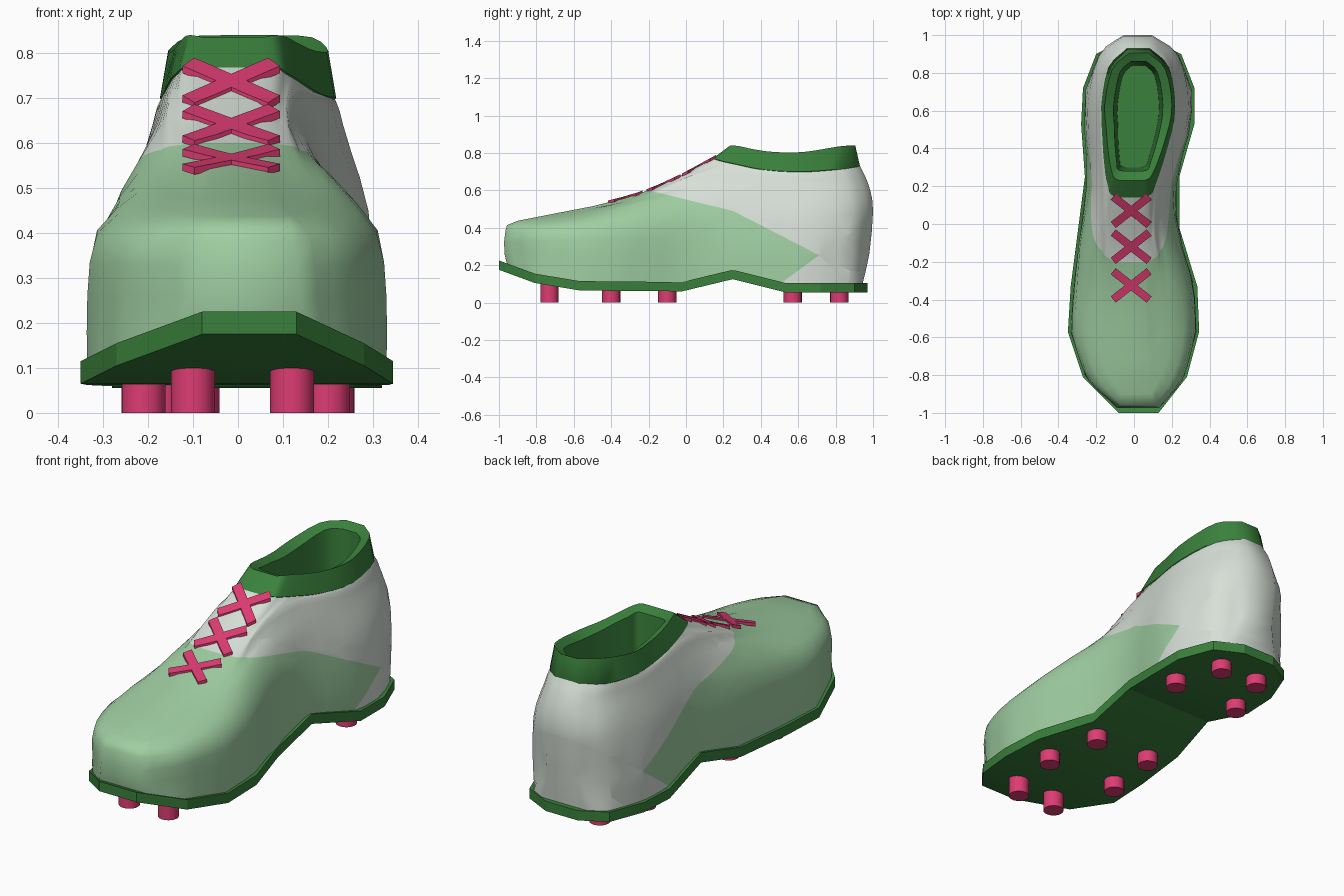
import bpy, bmesh, math
from mathutils import Vector

if "Cube" in bpy.data.objects:
    bpy.data.objects.remove(bpy.data.objects["Cube"])


def material(name, rgb):
    m = bpy.data.materials.new(name)
    m.diffuse_color = (*rgb, 1)
    m.use_nodes = True
    m.node_tree.nodes["Principled BSDF"].inputs["Base Color"].default_value = m.diffuse_color
    return m


GREEN = material("dark green", (0.042, 0.22, 0.045))
PALE = material("pale green", (0.35, 0.62, 0.36))
WHITE = material("off white", (0.68, 0.74, 0.68))
PINK = material("pink", (0.72, 0.045, 0.17))


def finish(bm, name, mats, angle=35):
    me = bpy.data.meshes.new(name)
    bm.to_mesh(me)
    bm.free()
    for m in mats:
        me.materials.append(m)
    me.shade_smooth()
    me.set_sharp_from_angle(angle=math.radians(angle))
    ob = bpy.data.objects.new(name, me)
    bpy.context.collection.objects.link(ob)
    return ob


def interp(table, y, k):
    """Linear lookup of column k at length position y."""
    if y <= table[0][0]:
        return table[0][k]
    for a, b in zip(table, table[1:]):
        if y <= b[0]:
            return a[k] + (b[k] - a[k]) * (y - a[0]) / (b[0] - a[0])
    return table[-1][k]


def spline(pts, n):
    """Catmull-Rom refinement with n steps per span."""
    p = [Vector(q) for q in pts]
    p = [2 * p[0] - p[1]] + p + [2 * p[-1] - p[-2]]
    out = []
    for i in range(1, len(p) - 2):
        a, b, c, d = p[i - 1:i + 3]
        for s in range(n):
            t = s / n
            out.append(0.5 * (2 * b + (c - a) * t + (2 * a - 5 * b + 4 * c - d) * t * t
                              + (3 * b - a - 3 * c + d) * t ** 3))
    return out + [p[-2]]


# Sole outline: y, left x, right x, underside z
SOLE = [(-1, -.08, .13, .175), (-.81, -.27, .28, .105), (-.57, -.35, .345, .065),
        (-.33, -.335, .335, .062), (-.02, -.295, .24, .06), (.25, -.26, .24, .125),
        (.53, -.28, .32, .055), (.72, -.27, .32, .055), (.9, -.2, .25, .055),
        (.97, -.07, .11, .055)]
THICK = 0.05


def centre(y):
    return (interp(SOLE, y, 1) + interp(SOLE, y, 2)) / 2


def half_width(y):
    return (interp(SOLE, y, 2) - interp(SOLE, y, 1)) / 2


def loft(bm, halves):
    """Skin a stack of half rings (y, half width, z) mirrored about the foot line."""
    loops = []
    for h in halves:
        right = [bm.verts.new((centre(y) + w, y, z)) for y, w, z in h]
        left = [bm.verts.new((centre(y) - w, y, z)) for y, w, z in reversed(h)]
        loops.append(right + left)
    for a, b in zip(loops, loops[1:]):
        for i in range(len(a)):
            j = (i + 1) % len(a)
            bm.faces.new((a[i], a[j], b[j], b[i]))
    return loops


# Sole plate
bm = bmesh.new()
rows = [[bm.verts.new(c) for c in ((l, y, z), (r, y, z), (r, y, z + THICK), (l, y, z + THICK))]
        for y, l, r, z in SOLE]
for a, b in zip(rows, rows[1:]):
    for i in range(4):
        j = (i + 1) % 4
        bm.faces.new((a[i], a[j], b[j], b[i]))
bm.faces.new(rows[0])
bm.faces.new(rows[-1])
bmesh.ops.recalc_face_normals(bm, faces=bm.faces)
finish(bm, "sole_plate", [GREEN], 20)

# Upper: half rings (y, half width, z) from toe to heel, rising to the collar
RING_A = [(-.965, .1, .385), (-.83, .235, .39), (-.57, .31, .4), (-.25, .29, .42),
          (.2, .22, .45), (.6, .268, .45), (.89, .21, .47), (1.0, .075, .49)]
RING_B = [(-.9, .08, .437), (-.75, .16, .45), (-.52, .215, .475), (-.22, .215, .53),
          (.2, .19, .58), (.6, .23, .58), (.87, .19, .58), (.985, .07, .6)]
RING_C = [(-.5, .06, .515), (-.42, .11, .52), (-.28, .145, .55), (-.08, .155, .6),
          (.22, .165, .66), (.6, .212, .64), (.86, .17, .64), (.96, .065, .67)]
RING_D = [(-.17, .07, .61), (-.12, .1, .625), (-.02, .125, .66), (.08, .135, .695),
          (.28, .155, .715), (.6, .203, .675), (.85, .16, .685), (.945, .06, .7)]
RING_E = [(.14, .07, .768), (.16, .105, .766), (.2, .12, .755), (.27, .14, .74),
          (.42, .17, .71), (.62, .192, .7), (.83, .155, .715), (.93, .055, .73)]


def foot_ring(ys, z=None):
    """Ring following the sole, on the plate or at height z."""
    fine = [v.x for v in spline([(y, 0, 0) for y in ys], 3)]
    return [Vector((y, half_width(y) - .015,
                    z if z else interp(SOLE, y, 3) + THICK - .02)) for y in fine]


rings = [foot_ring((-.95, -.8, -.57, -.3, .22, .58, .86, .94)),
         foot_ring((-.97, -.82, -.57, -.28, .2, .6, .89, .98), .26)]
rings += [spline(r, 3) for r in (RING_A, RING_B, RING_C, RING_D, RING_E)]
columns = [spline(c, 2) for c in zip(*rings)]
bm = bmesh.new()
loft(bm, list(zip(*columns)))

# Pale green front panel: cut along three side-view lines, then coloured
cuts = [(Vector((0, -.18, .595)), Vector((0, .105, .43))),
        (Vector((0, .25, .49)), Vector((0, .23, .45))),
        (Vector((0, .7, .245)), Vector((0, .125, -.17)))]
for co, no in cuts:
    bmesh.ops.bisect_plane(bm, geom=bm.verts[:] + bm.edges[:] + bm.faces[:],
                           plane_co=co, plane_no=no)
for f in bm.faces:
    c = f.calc_center_median()
    f.material_index = int(all((c - co).dot(no) < 0 for co, no in cuts))
finish(bm, "upper", [WHITE, PALE], 60)

# Collar with padded rim and lining
CREST = [(.23, .065, .835), (.245, .095, .84), (.29, .115, .835), (.36, .135, .82),
         (.47, .158, .805), (.63, .178, .805), (.82, .14, .835), (.905, .05, .84)]
INNER = [(.28, .05, .815), (.29, .08, .815), (.33, .09, .805), (.4, .105, .795),
         (.5, .12, .78), (.63, .13, .78), (.8, .1, .815), (.86, .04, .815)]
hem = [(y, w - .015, z - .02) for y, w, z in RING_E]
base = [(y, w + .004, z) for y, w, z in RING_E]
floor = [(.57 + (y - .57) * .93, w * .85, .3) for y, w, z in INNER]
bm = bmesh.new()
loops = loft(bm, [spline(r, 3) for r in (hem, base, CREST, INNER, floor)])
bm.faces.new(loops[-1])
finish(bm, "collar", [GREEN], 50)

# Crossed laces lying on the instep
INSTEP = [(-.5, .515), (-.3, .565), (-.17, .61), (0, .69), (.14, .768), (.2, .8)]


def lace_bar(bm, yc, side):
    d = Vector((.095 * side, .075, 0))
    n = Vector((-d.y, d.x, 0)).normalized() * .021
    secs = []
    for t in (-1, -.5, 0, .5, 1):
        mid = Vector((-.015, yc, 0)) + d * t
        sec = []
        for s, h in ((-1, -.006), (1, -.006), (1, .01), (-1, .01)):
            p = mid + n * s
            sec.append(bm.verts.new((p.x, p.y, interp(INSTEP, p.y, 1) + h)))
        secs.append(sec)
    for a, b in zip(secs, secs[1:]):
        for i in range(4):
            j = (i + 1) % 4
            bm.faces.new((a[i], a[j], b[j], b[i]))
    bm.faces.new(secs[0])
    bm.faces.new(secs[-1])


bm = bmesh.new()
for yc in (.07, -.12, -.325):
    for side in (-1, 1):
        lace_bar(bm, yc, side)
bmesh.ops.recalc_face_normals(bm, faces=bm.faces)
finish(bm, "laces", [PINK])

# Studs: y, left x, right x
bm = bmesh.new()
for y, *xs in ((-.73, -.1, .12), (-.4, -.21, .2), (-.1, -.17, .15),
               (.57, -.17, .21), (.82, -.09, .13)):
    top = interp(SOLE, y, 3) + .02
    for x in xs:
        made = bmesh.ops.create_cone(bm, cap_ends=True, segments=20, radius1=.049,
                                     radius2=.049, depth=top)
        bmesh.ops.translate(bm, verts=made["verts"], vec=(x, y, top / 2))
finish(bm, "studs", [PINK])
